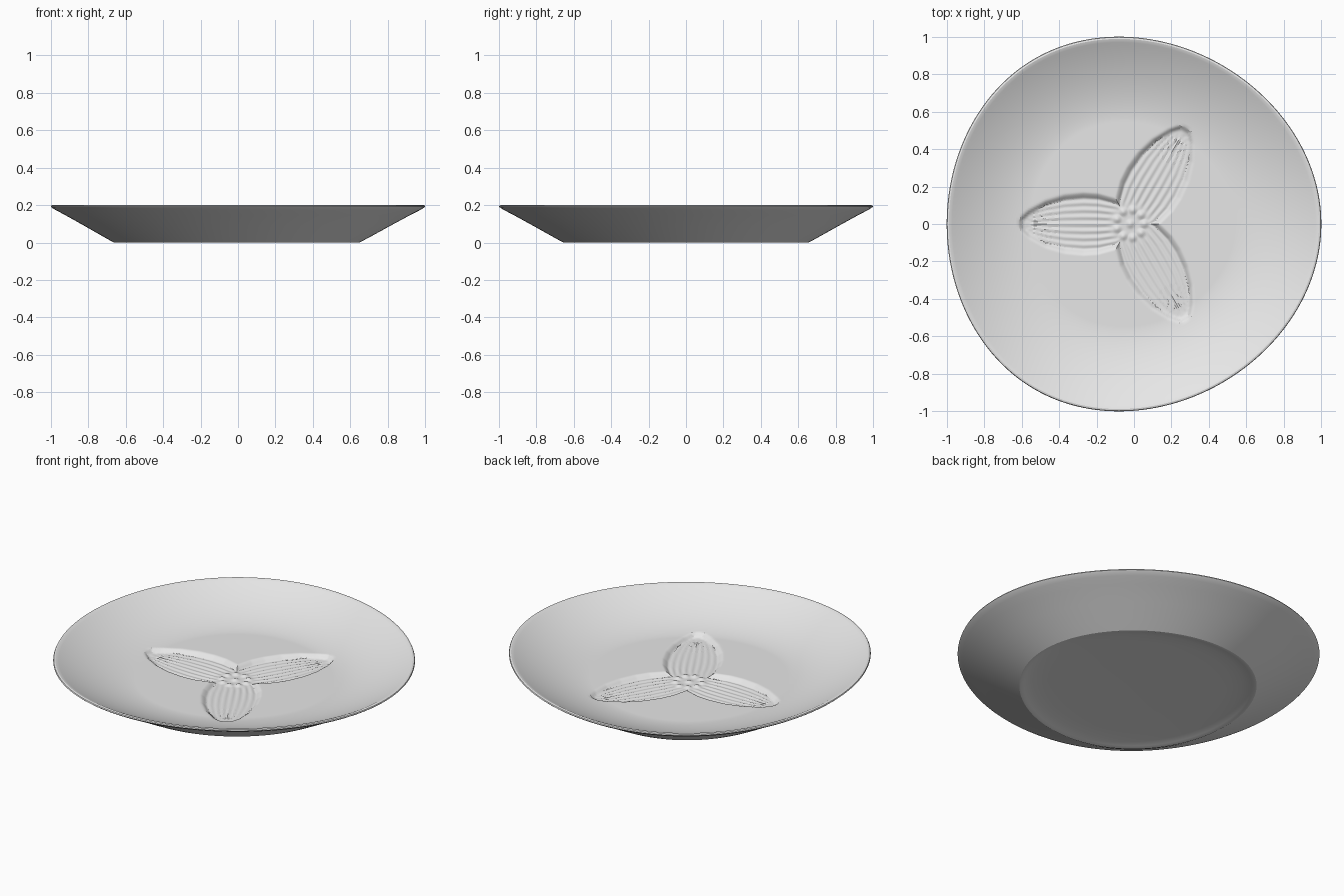
import bpy
import bmesh
from math import sin, cos, pi, hypot, radians

if "Cube" in bpy.data.objects:
    bpy.data.objects.remove(bpy.data.objects["Cube"])

SEGMENTS = 360
CENTRE_X = -0.02
FLOOR_Z = 0.065
PETAL_WIDTH = [(0, 0.09), (0.08, 0.14), (0.17, 0.165), (0.25, 0.17), (0.35, 0.16),
               (0.45, 0.13), (0.54, 0.08), (0.585, 0.04), (0.6, 0.0)]


def smooth(t):
    t = max(0.0, min(1.0, t))
    return t * t * (3 - 2 * t)


def outline(a):
    """Rounded three-cornered outline of constant width."""
    h, dh = 1 + 0.02 * cos(3 * a), -0.06 * sin(3 * a)
    return h * cos(a) - dh * sin(a), h * sin(a) + dh * cos(a)


def petal_half_width(u):
    for (u0, w0), (u1, w1) in zip(PETAL_WIDTH, PETAL_WIDTH[1:]):
        if u0 <= u <= u1:
            return w0 + (w1 - w0) * (u - u0) / (u1 - u0)
    return -1.0


def flower_relief(x, y):
    """Height change of the sunken three-petal flower."""
    r = hypot(x, y)
    if r > 0.62:
        return 0.0
    depth, ribs = 0.0, 0.0
    for k in range(3):
        a = pi / 3 + k * 2 * pi / 3
        u, v = x * cos(a) + y * sin(a), y * cos(a) - x * sin(a)
        w = petal_half_width(u)
        if w <= abs(v):
            continue
        t = smooth(min(w - abs(v), 0.6 - u) / 0.035)
        if t > depth:
            depth = t
            ribs = t * smooth((r - 0.08) / 0.06) * min(1, w / 0.12) * cos(9 * pi * v / w)
    dz = -0.02 * depth + 0.0022 * ribs
    # cluster of small beads in the middle
    beads = [(0.0, 0.0)] + [(0.075 * cos(i * 2 * pi / 9), 0.075 * sin(i * 2 * pi / 9))
                            for i in range(9)]
    if r < 0.13:
        for bx, by in beads:
            dz += 0.01 * smooth(1 - hypot(x - bx, y - by) / 0.03)
    return dz


# profile as (scale, height): underside, foot, outer wall, lip
profile = [(0.3, 0.02), (0.5, 0.018), (0.58, 0.014), (0.63, 0.005), (0.645, 0.0),
           (0.656, 0.0), (0.72, 0.035), (0.82, 0.091), (0.92, 0.146), (0.97, 0.172),
           (0.992, 0.185), (1.0, 0.192), (0.997, 0.198), (0.988, 0.2), (0.978, 0.197)]
# inner wall sweeping down to the floor
for i in range(25):
    s = 0.97 - 0.36 * i / 24
    profile.append((s, FLOOR_Z + 0.128 * (max(0, s - 0.55) / 0.42) ** 1.7))
# finely divided floor that carries the relief
floor_start = len(profile)
for i in range(1, 80):
    s = 0.61 * (1 - i / 80)
    profile.append((s, FLOOR_Z + 0.128 * (max(0, s - 0.55) / 0.42) ** 1.7))

# loft the rings
bm = bmesh.new()
shape = [outline(2 * pi * i / SEGMENTS) for i in range(SEGMENTS)]
rings = []
for index, (s, z) in enumerate(profile):
    ring = []
    for ox, oy in shape:
        x, y = s * ox, s * oy
        relief = flower_relief(x, y) if index >= floor_start else 0
        ring.append(bm.verts.new((x + CENTRE_X, y, z + relief)))
    rings.append(ring)
for low, high in zip(rings, rings[1:]):
    for i in range(SEGMENTS):
        j = (i + 1) % SEGMENTS
        bm.faces.new((low[i], low[j], high[j], high[i]))

# close the underside and the middle of the floor
under = bm.verts.new((CENTRE_X, 0, 0.02))
middle = bm.verts.new((CENTRE_X, 0, FLOOR_Z + flower_relief(0, 0)))
for i in range(SEGMENTS):
    j = (i + 1) % SEGMENTS
    bm.faces.new((under, rings[0][j], rings[0][i]))
    bm.faces.new((middle, rings[-1][i], rings[-1][j]))
bmesh.ops.recalc_face_normals(bm, faces=bm.faces)

mesh = bpy.data.meshes.new("plate")
bm.to_mesh(mesh)
bm.free()
plate = bpy.data.objects.new("plate", mesh)
bpy.context.collection.objects.link(plate)

# glaze
glaze = bpy.data.materials.new("light_grey_glaze")
glaze.use_nodes = True
colour = (0.8, 0.8, 0.8, 1)
glaze.diffuse_color = colour
glaze.node_tree.nodes["Principled BSDF"].inputs["Base Color"].default_value = colour
mesh.materials.append(glaze)

bpy.ops.object.select_all(action="DESELECT")
plate.select_set(True)
bpy.context.view_layer.objects.active = plate
bpy.ops.object.shade_smooth_by_angle(angle=radians(27))
